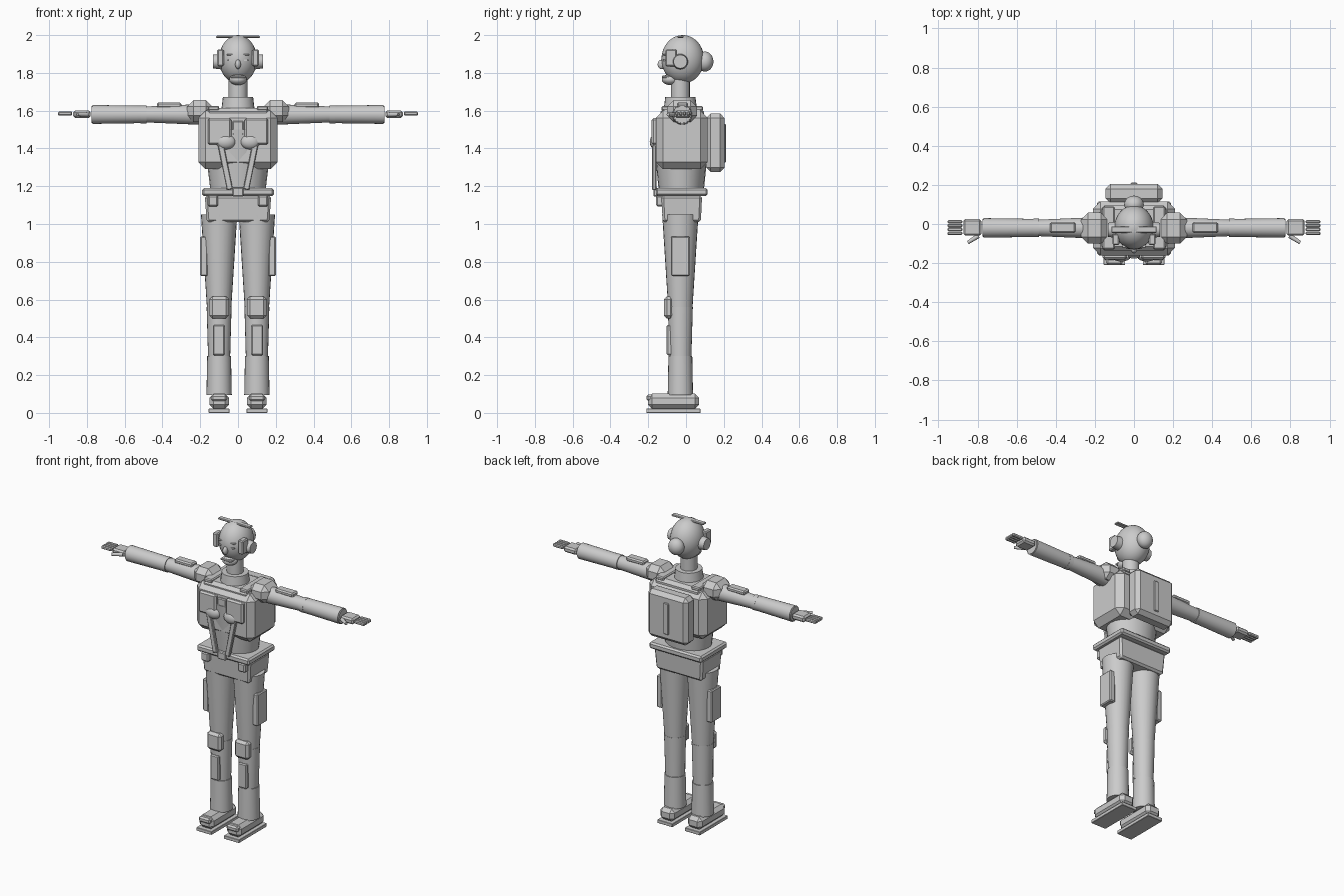
import bpy, bmesh, math
from mathutils import Matrix, Vector

cube = bpy.data.objects.get("Cube")
if cube:
    bpy.data.objects.remove(cube, do_unlink=True)

GREY = (0.6, 0.6, 0.6, 1)
grey = bpy.data.materials.new("plain_grey")
grey.use_nodes = True
grey.diffuse_color = GREY
grey.node_tree.nodes["Principled BSDF"].inputs["Base Color"].default_value = GREY

SIDES = (("left", 1), ("right", -1))
MID = -0.03   # depth of the body axis
ARM_Z = 1.58  # height of the arm axis


def finish(name, bm, smooth=False):
    mesh = bpy.data.meshes.new(name)
    bmesh.ops.recalc_face_normals(bm, faces=bm.faces)
    bm.to_mesh(mesh)
    bm.free()
    mesh.materials.append(grey)
    obj = bpy.data.objects.new(name, mesh)
    bpy.context.collection.objects.link(obj)
    if smooth:
        bpy.ops.object.select_all(action='DESELECT')
        obj.select_set(True)
        bpy.context.view_layer.objects.active = obj
        bpy.ops.object.shade_smooth_by_angle(angle=math.radians(40))
    return obj


def box(name, xs, ys, zs, bevel=0.01, taper=1.0):
    """Chamfered box between limits; taper scales the bottom."""
    bm = bmesh.new()
    bmesh.ops.create_cube(bm, size=1)
    for v in bm.verts:
        k = taper if v.co.z < 0 else 1
        v.co = Vector([(a + b) / 2 + c * (b - a) * t for (a, b), c, t in
                       zip((xs, ys, zs), v.co, (k, k, 1))])
    if bevel:
        bmesh.ops.bevel(bm, geom=bm.edges[:], offset=bevel, segments=1, affect='EDGES')
    return finish(name, bm)


def box_pair(name, xs, ys, zs, bevel=0.01):
    for side, s in SIDES:
        box(f"{side}_{name}", sorted(s * x for x in xs), ys, zs, bevel)


def rod(name, start, end, r1, r2, squash=1.0, segments=24):
    """Round tapered bar from start to end."""
    start, end = Vector(start), Vector(end)
    axis = end - start
    bm = bmesh.new()
    bmesh.ops.create_cone(bm, cap_ends=True, segments=segments,
                          radius1=r1, radius2=r2, depth=axis.length)
    turn = axis.to_track_quat('Z', 'Y').to_matrix().to_4x4()
    bm.transform(Matrix.Translation((start + end) / 2) @ turn
                 @ Matrix.Diagonal((1, squash, 1, 1)))
    return finish(name, bm, True)


def rod_pair(name, start, end, r1, r2):
    for side, s in SIDES:
        rod(f"{side}_{name}", (s * start[0], *start[1:]), (s * end[0], *end[1:]), r1, r2)


def ball(name, centre, radii):
    bm = bmesh.new()
    bmesh.ops.create_uvsphere(bm, u_segments=32, v_segments=20, radius=1)
    bm.transform(Matrix.Translation(centre) @ Matrix.Diagonal((*radii, 1)))
    return finish(name, bm, True)


# Head and face
ball("head", (0, -0.017, 1.872), (0.1, 0.113, 0.128))
ball("hair_bun", (0, 0.1, 1.86), (0.05, 0.045, 0.053))
box("head_band", (-0.116, 0.116), (-0.045, -0.012), (1.985, 1.997), 0.004)
ball("nose", (0, -0.13, 1.845), (0.015, 0.02, 0.025))
ball("chin", (0, -0.082, 1.765), (0.046, 0.046, 0.03))
box("mouth", (-0.04, 0.04), (-0.128, -0.08), (1.772, 1.785), 0.004)
rod_pair("ear_disc", (0.085, MID, 1.86), (0.132, MID, 1.86), 0.042, 0.036)
box_pair("temple_plate", (0.075, 0.11), (-0.108, -0.05), (1.835, 1.925), 0.006)
box_pair("eyebrow", (0.025, 0.06), (-0.122, -0.095), (1.893, 1.9), 0.002)
box_pair("eye", (0.027, 0.055), (-0.123, -0.1), (1.862, 1.872), 0.002)

# Neck
rod("neck", (0, MID, 1.64), (0, MID, 1.79), 0.05, 0.05)
rod("collar", (0, MID, 1.59), (0, MID, 1.672), 0.09, 0.08)

# Torso
rod("torso", (0, -0.025, 1.17), (0, -0.025, 1.5), 0.145, 0.185, 0.82)
box("vest", (-0.21, 0.21), (-0.16, 0.115), (1.29, 1.6), 0.038)
box("shoulder_yoke", (-0.17, 0.17), (-0.135, 0.095), (1.55, 1.615), 0.02)
box_pair("shoulder_strap", (0.1, 0.16), (-0.13, 0.09), (1.6, 1.625), 0.006)
box_pair("chest_plate", (0.035, 0.16), (-0.182, -0.15), (1.42, 1.56), 0.01)
box("chest_bridge", (-0.03, 0.03), (-0.172, -0.15), (1.47, 1.545), 0.005)
for side, s in SIDES:
    ball(f"{side}_chest_dome", (s * 0.065, -0.16, 1.435), (0.052, 0.032, 0.04))
    strap = box(f"{side}_front_strap", (-0.016, 0.016), (-0.011, 0.011), (-0.125, 0.125), 0.004)
    strap.matrix_world = (Matrix.Translation((s * 0.068, -0.168, 1.305))
                          @ Matrix.Rotation(s * 0.2, 4, 'Y'))

# Backpack
box("backpack", (-0.145, 0.145), (0.107, 0.204), (1.275, 1.585), 0.024)
box("backpack_bar", (-0.018, 0.018), (0.195, 0.211), (1.325, 1.53), 0.004)

# Belt and hips
box("belt", (-0.19, 0.19), (-0.16, 0.115), (1.148, 1.19), 0.01)
box("hips", (-0.176, 0.176), (-0.13, 0.085), (1.01, 1.15), 0.012, 0.94)
box("buckle", (-0.03, 0.03), (-0.172, -0.15), (1.145, 1.193), 0.005)
box_pair("belt_pouch", (0.105, 0.16), (-0.158, -0.11), (1.093, 1.152), 0.008)

# Arms
box_pair("shoulder_pad", (0.135, 0.27), (-0.1, 0.058), (1.54, 1.656), 0.034)
rod_pair("upper_arm", (0.17, -0.02, ARM_Z), (0.49, -0.02, ARM_Z), 0.056, 0.042)
rod_pair("elbow", (0.485, -0.02, ARM_Z), (0.515, -0.02, ARM_Z), 0.047, 0.047)
rod_pair("forearm", (0.5, -0.02, ARM_Z), (0.6, -0.02, ARM_Z), 0.041, 0.046)
rod_pair("forearm_guard", (0.51, -0.02, ARM_Z), (0.77, -0.02, ARM_Z), 0.046, 0.05)
rod_pair("cuff", (0.75, -0.02, ARM_Z), (0.775, -0.02, ARM_Z), 0.048, 0.045)
box_pair("arm_plate", (0.3, 0.43), (-0.047, 0.01), (1.615, 1.644), 0.008)

# Hands
box_pair("palm", (0.78, 0.873), (-0.06, 0.025), (1.562, 1.6), 0.01)
rod_pair("thumb", (0.795, -0.06, ARM_Z), (0.85, -0.095, ARM_Z), 0.012, 0.009)
for i in range(4):
    y = -0.048 + i * 0.02
    box_pair(f"finger_{i + 1}", (0.878, 0.953), (y - 0.009, y + 0.009), (1.574, 1.595), 0.005)

# Legs
rod_pair("thigh", (0.1, MID, 0.55), (0.1, MID, 1.05), 0.064, 0.096)
rod_pair("shin", (0.1, MID, 0.28), (0.1, MID, 0.56), 0.058, 0.066)
rod_pair("boot", (0.1, MID, 0.095), (0.1, MID, 0.3), 0.067, 0.063)
box_pair("thigh_plate", (0.16, 0.2), (-0.08, 0.02), (0.725, 0.935), 0.006)
box_pair("knee_pad", (0.048, 0.152), (-0.117, -0.065), (0.5, 0.617), 0.016)
box_pair("shin_plate", (0.07, 0.132), (-0.102, -0.07), (0.305, 0.465), 0.006)

# Feet
box_pair("sole", (0.045, 0.155), (-0.21, 0.077), (0, 0.022), 0.002)
box_pair("shoe", (0.048, 0.152), (-0.202, 0.07), (0.022, 0.102), 0.022)
box_pair("toe_cap", (0.058, 0.142), (-0.21, -0.155), (0.062, 0.098), 0.01)
